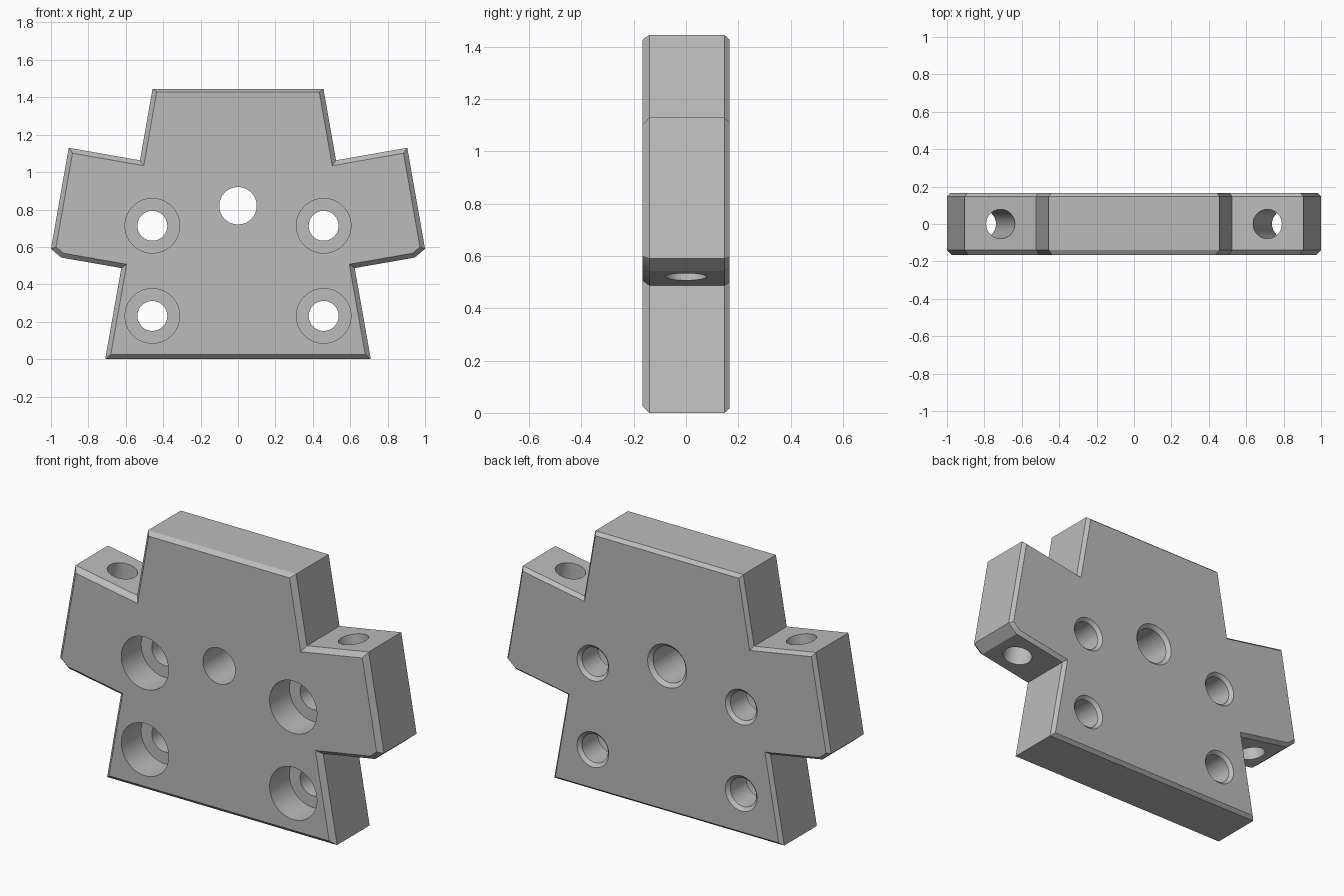
import bpy, bmesh, math
from mathutils import Vector, Matrix

if "Cube" in bpy.data.objects:
    bpy.data.objects.remove(bpy.data.objects["Cube"])

HALF = 0.167
TILT = math.radians(10)

grey = bpy.data.materials.new("plain grey")
grey.use_nodes = True
grey.diffuse_color = (0.5, 0.5, 0.5, 1)
grey.node_tree.nodes["Principled BSDF"].inputs["Base Color"].default_value = (0.5, 0.5, 0.5, 1)


def make_object(name, bm):
    bmesh.ops.recalc_face_normals(bm, faces=bm.faces)
    mesh = bpy.data.meshes.new(name)
    bm.to_mesh(mesh)
    bm.free()
    mesh.materials.append(grey)
    obj = bpy.data.objects.new(name, mesh)
    bpy.context.collection.objects.link(obj)
    return obj


def inset(points, amounts):
    """Offset each edge of a counter-clockwise outline inwards and mitre the corners."""
    result = []
    for i, p in enumerate(points):
        before = (p - points[i - 1]).normalized()
        after = (points[(i + 1) % len(points)] - p).normalized()
        n1 = Vector((-before.y, before.x))
        n2 = Vector((-after.y, after.x))
        a, b = amounts[i - 1], amounts[i]
        det = n1.x * n2.y - n1.y * n2.x
        result.append(p + Vector(((a * n2.y - b * n1.y) / det, (b * n1.x - a * n2.x) / det)))
    return result


def make_plate(name, half_outline):
    """Mirrored outline extruded along y with chamfered front and back rims."""
    pts = [Vector(p) for p in half_outline]
    pts += [Vector((-p.x, p.y)) for p in reversed(pts)]
    top = len(half_outline) - 1
    front = [0.017 if i == top else 0.025 for i in range(len(pts))]
    back = [0.017] * len(pts)
    levels = [(inset(pts, front), -HALF), (pts, -HALF + 0.027),
              (pts, HALF - 0.02), (inset(pts, back), HALF)]
    bm = bmesh.new()
    rings = [[bm.verts.new((p.x, y, p.y)) for p in ring] for ring, y in levels]
    bm.faces.new(rings[0])
    bm.faces.new(rings[-1])
    for lower, upper in zip(rings, rings[1:]):
        for i in range(len(pts)):
            j = (i + 1) % len(pts)
            bm.faces.new((lower[i], lower[j], upper[j], upper[i]))
    return make_object(name, bm)


def make_cutter(name, profile, matrix, sides=64):
    """Turned cutter: profile is a list of (radius, height) along local z."""
    bm = bmesh.new()
    rings = [[bm.verts.new((r * math.cos(k * math.tau / sides),
                            r * math.sin(k * math.tau / sides), h)) for k in range(sides)]
             for r, h in profile]
    bm.faces.new(rings[0])
    bm.faces.new(rings[-1])
    for lower, upper in zip(rings, rings[1:]):
        for k in range(sides):
            m = (k + 1) % sides
            bm.faces.new((lower[k], lower[m], upper[m], upper[k]))
    bm.transform(matrix)
    cutter = make_object(name, bm)
    cutter.hide_render = True
    return cutter


# Plate with stepped sides and angled wings
plate = make_plate("mounting_plate", [
    (0.71, 0), (0.624, 0.487), (0.945, 0.543), (1.0, 0.59),
    (0.905, 1.13), (0.524, 1.063), (0.457, 1.445)])

to_y = Matrix.Rotation(-math.pi / 2, 4, "X")  # local z becomes +y
cutters = []

# Centre hole, countersunk at the back
cutters.append(make_cutter("centre_hole_cutter", [
    (0.1, -0.3), (0.1, HALF - 0.02), (0.12, HALF), (0.12, 0.3)],
    Matrix.Translation((0, 0, 0.82)) @ to_y))

for side in (-1, 1):
    # Counterbored bolt holes, countersunk at the back
    for z in (0.231, 0.713):
        cutters.append(make_cutter("bolt_hole_cutter", [
            (0.146, -0.3), (0.146, 0.008), (0.08, 0.008),
            (0.08, HALF - 0.018), (0.098, HALF), (0.098, 0.3)],
            Matrix.Translation((side * 0.458, 0, z)) @ to_y))
    # Tilted holes running down through the wings
    cutters.append(make_cutter("wing_hole_cutter", [(0.078, -0.5), (0.078, 0.5)],
        Matrix.Translation((side * 0.763, 0, 0.815)) @ Matrix.Rotation(-side * TILT, 4, "Y")))

bpy.ops.object.select_all(action="DESELECT")
plate.select_set(True)
bpy.context.view_layer.objects.active = plate
for cutter in cutters:
    mod = plate.modifiers.new("hole", "BOOLEAN")
    mod.operation = "DIFFERENCE"
    mod.solver = "EXACT"
    mod.object = cutter
    bpy.ops.object.modifier_apply(modifier=mod.name)
for cutter in cutters:
    bpy.data.objects.remove(cutter)

bpy.ops.object.shade_smooth_by_angle(angle=math.radians(25))
